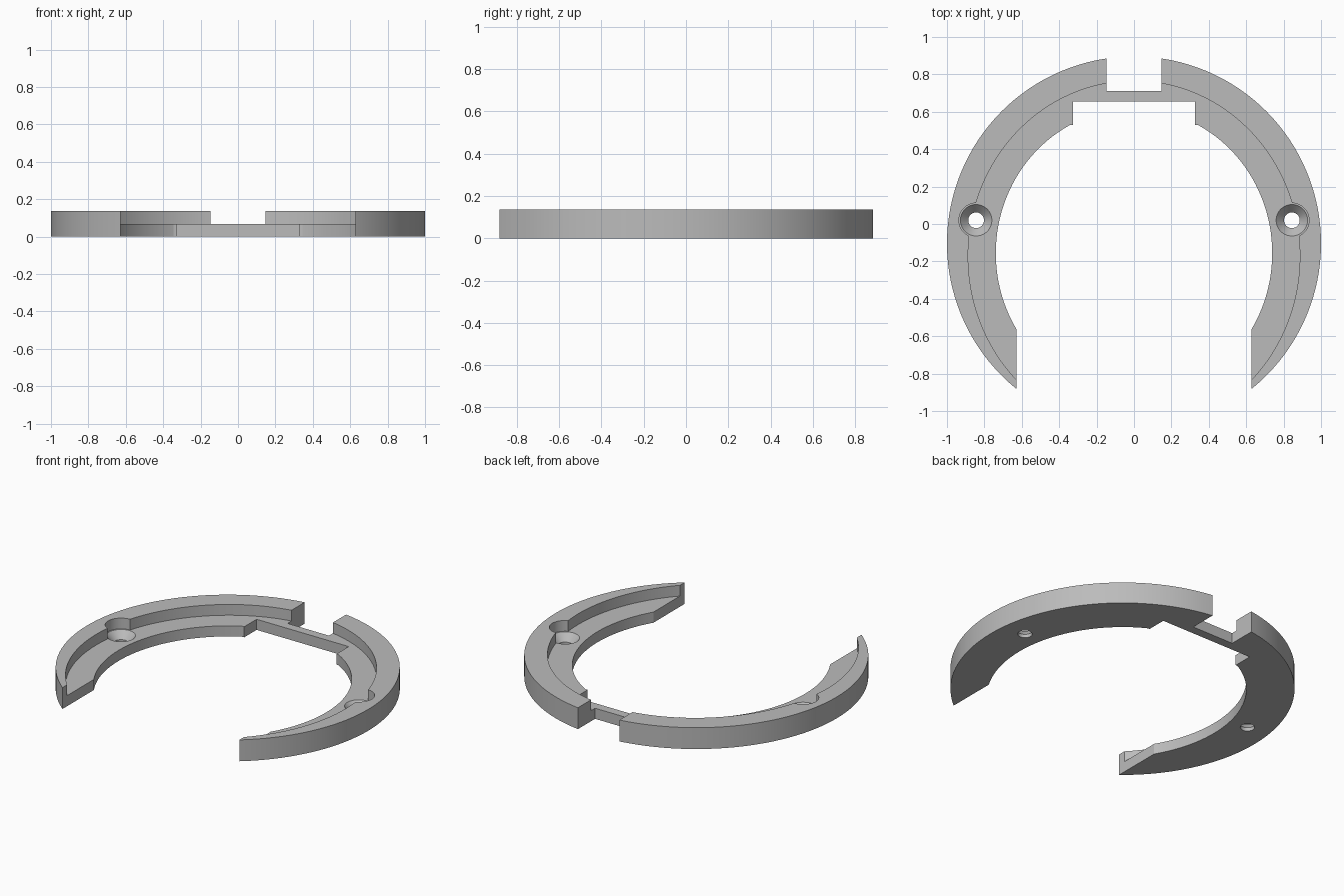
import bpy
import math

cube = bpy.data.objects.get("Cube")
if cube:
    bpy.data.objects.remove(cube)

HEIGHT, LEDGE = 0.137, 0.068

grey = bpy.data.materials.new("plain grey")
grey.use_nodes = True
grey.diffuse_color = (0.5, 0.5, 0.5, 1)
grey.node_tree.nodes["Principled BSDF"].inputs["Base Color"].default_value = (0.5, 0.5, 0.5, 1)


def drum(name, x, y, z0, z1, r0, r1=None, stretch=1.0, sides=128):
    """Upright cylinder or cone from z0 to z1, optionally stretched in y."""
    bpy.ops.mesh.primitive_cone_add(vertices=sides, radius1=r0, radius2=r0 if r1 is None else r1,
                                    depth=z1 - z0, location=(x, y, (z0 + z1) / 2))
    ob = bpy.context.object
    ob.name = name
    ob.scale.y = stretch
    bpy.ops.object.transform_apply(location=True, rotation=True, scale=True)
    return ob


def block(name, half_width, y0, y1):
    """Tall box centred on x = 0."""
    bpy.ops.mesh.primitive_cube_add(size=1, location=(0, (y0 + y1) / 2, 0))
    ob = bpy.context.object
    ob.name = name
    ob.scale = (2 * half_width, y1 - y0, 1)
    bpy.ops.object.transform_apply(location=True, rotation=True, scale=True)
    return ob


def cut(target, cutter):
    mod = target.modifiers.new(cutter.name, "BOOLEAN")
    mod.operation = "DIFFERENCE"
    mod.solver = "EXACT"
    mod.object = cutter
    bpy.context.view_layer.objects.active = target
    bpy.ops.object.modifier_apply(modifier=mod.name)
    bpy.data.objects.remove(cutter)


# Outer disc of the ring
ring = drum("stepped_ring", 0, -0.104, 0, HEIGHT, 1.0)
ring.data.materials.append(grey)

# Raised rim: hollow out down to the ledge
cut(ring, drum("rim_opening", 0, -0.172, LEDGE, 0.5, 0.887, stretch=0.937 / 0.887))

# Inner opening, kept behind the bridge line so the thin bridge remains
opening = drum("inner_opening", 0, -0.156, -0.5, 0.5, 0.739, stretch=0.773 / 0.739)
cut(opening, block("bridge_keep", 0.9, 0.53, 1.2))
cut(ring, opening)
cut(ring, block("bridge_recess", 0.327, 0.2, 0.655))

# Square notch at the back and wide gap at the front
cut(ring, block("back_notch", 0.147, 0.712, 1.2))
cut(ring, block("front_gap", 0.627, -1.4, -0.3))

# Countersunk screw holes with a pocket cut into the rim
for side in (-1, 1):
    x, y = side * 0.844, 0.02
    cut(ring, drum("screw_pocket", x, y, LEDGE, 0.5, 0.092, sides=48))
    cut(ring, drum("countersink", x, y, 0.022, LEDGE + 0.001, 0.042, 0.085, sides=48))
    cut(ring, drum("screw_hole", x, y, -0.2, 0.3, 0.042, sides=48))

bpy.ops.object.select_all(action="DESELECT")
ring.select_set(True)
bpy.context.view_layer.objects.active = ring
bpy.ops.object.shade_smooth_by_angle(angle=math.radians(30))
